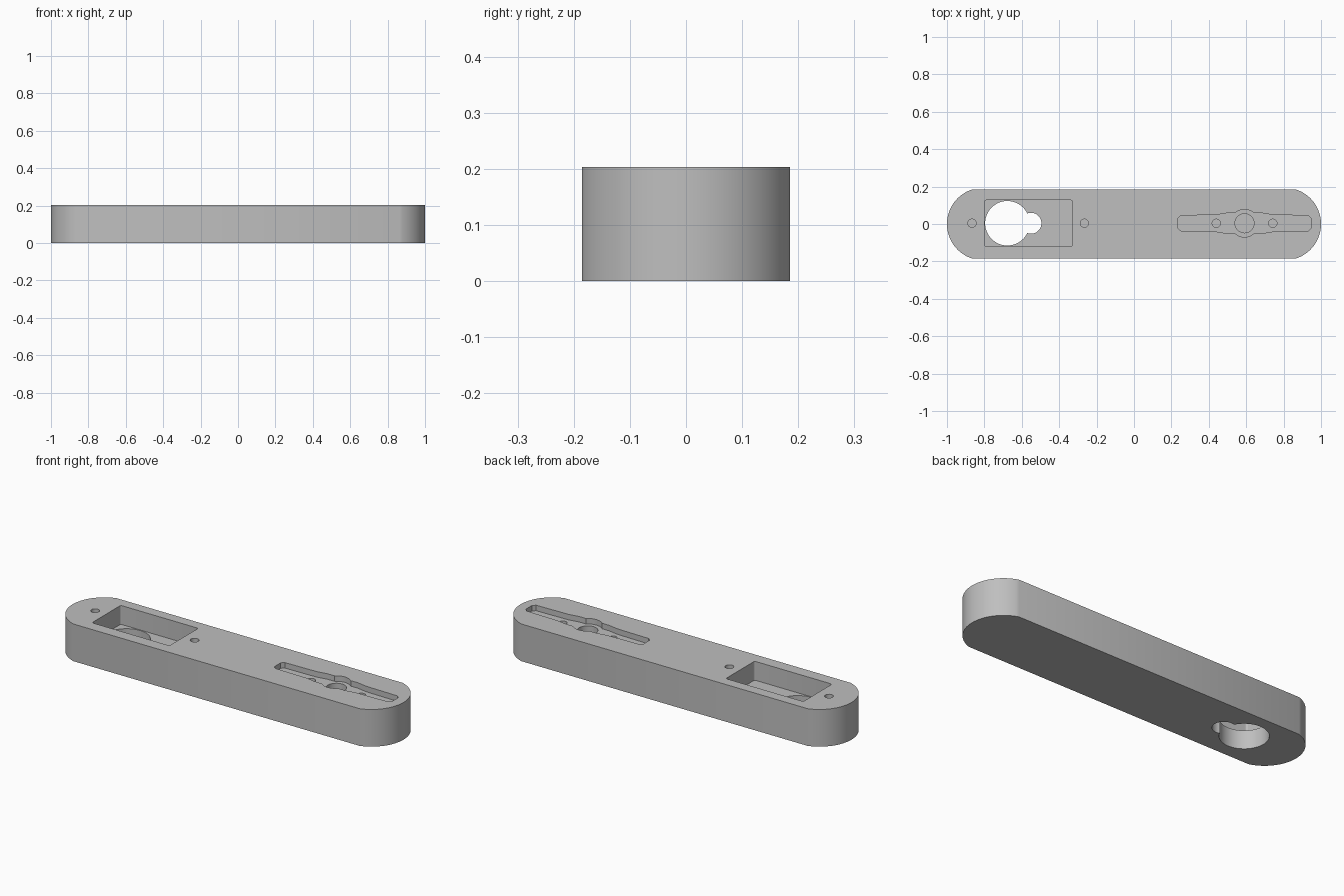
import bpy, bmesh, math

cube = bpy.data.objects.get("Cube")
if cube:
    bpy.data.objects.remove(cube, do_unlink=True)

HEIGHT = 0.203
MID = 0.004  # centre line of all the cutouts

gray = bpy.data.materials.new("plain gray")
gray.use_nodes = True
COLOR = (0.52, 0.52, 0.52, 1)
gray.diffuse_color = COLOR
gray.node_tree.nodes["Principled BSDF"].inputs["Base Color"].default_value = COLOR


def arc(cx, cy, r, start, end, n):
    """Points on an arc, angles in degrees."""
    angles = [math.radians(start + (end - start) * i / n) for i in range(n + 1)]
    return [(cx + r * math.cos(a), cy + r * math.sin(a)) for a in angles]


def circle(cx, r, n=48):
    return arc(cx, MID, r, 0, 360, n)[:-1]


def prism(name, outline, z0, z1):
    """Solid extruded from a counterclockwise outline."""
    bm = bmesh.new()
    face = bm.faces.new([bm.verts.new((x, y, z0)) for x, y in outline])
    top = bmesh.ops.extrude_face_region(bm, geom=[face])["geom"]
    verts = [v for v in top if isinstance(v, bmesh.types.BMVert)]
    bmesh.ops.translate(bm, verts=verts, vec=(0, 0, z1 - z0))
    bmesh.ops.recalc_face_normals(bm, faces=bm.faces)
    mesh = bpy.data.meshes.new(name)
    bm.to_mesh(mesh)
    bm.free()
    mesh.materials.append(gray)
    obj = bpy.data.objects.new(name, mesh)
    bpy.context.collection.objects.link(obj)
    return obj


def cut(target, name, outline, z0, z1=HEIGHT + 0.05):
    """Subtract a prism from the target and discard the cutter."""
    cutter = prism(name, outline, z0, z1)
    cutter.hide_render = True
    mod = target.modifiers.new(name, "BOOLEAN")
    mod.operation = "DIFFERENCE"
    mod.solver = "EXACT"
    mod.object = cutter
    bpy.context.view_layer.objects.active = target
    bpy.ops.object.modifier_apply(modifier=name)
    bpy.data.objects.remove(cutter, do_unlink=True)


# Arm body: long bar with shallow rounded ends
END_R, HALF_W = 0.194, 0.185
sweep = math.degrees(math.asin(HALF_W / END_R))
right = arc(1 - END_R, 0, END_R, -sweep, sweep, 32)
body = prism("arm_body", right + [(-x, -y) for x, y in right], 0, HEIGHT)

# Rectangular pocket with slightly rounded corners
x0, x1, y0, y1, r = -0.798, -0.33, -0.12, 0.128, 0.01
pocket = (arc(x1 - r, y1 - r, r, 0, 90, 4) + arc(x0 + r, y1 - r, r, 90, 180, 4)
          + arc(x0 + r, y0 + r, r, 180, 270, 4) + arc(x1 - r, y0 + r, r, 270, 360, 4))
cut(body, "pocket", pocket, 0.1)

# Keyhole opening through the pocket floor
cut(body, "keyhole_large", circle(-0.677, 0.119), -0.05, 0.15)
cut(body, "keyhole_small", circle(-0.551, 0.056), -0.05, 0.15)

# Shallow tapered recess with a round boss seat in the middle
HUB = 0.591
half = [(0.09, 0.055), (0.15, 0.045)] + [(0.34, 0.041), (0.355, 0.027)]
upper = half[::-1] + [(-x, y) for x, y in half]
recess = [(HUB + x, MID + y) for x, y in upper]
recess += [(HUB - x, MID - y) for x, y in upper]
cut(body, "recess", recess, HEIGHT - 0.03)
cut(body, "recess_hub", circle(HUB, 0.074), HEIGHT - 0.03)
cut(body, "hub_hole", circle(HUB, 0.051), 0.1)

# Blind screw holes
for i, x in enumerate((-0.866, -0.265, HUB - 0.151, HUB + 0.151)):
    cut(body, f"screw_hole_{i}", circle(x, 0.022, 24), 0.1)

# Smooth curved walls, keep edges sharp
bpy.ops.object.select_all(action="DESELECT")
body.select_set(True)
bpy.context.view_layer.objects.active = body
bpy.ops.object.shade_smooth_by_angle(angle=math.radians(30))
